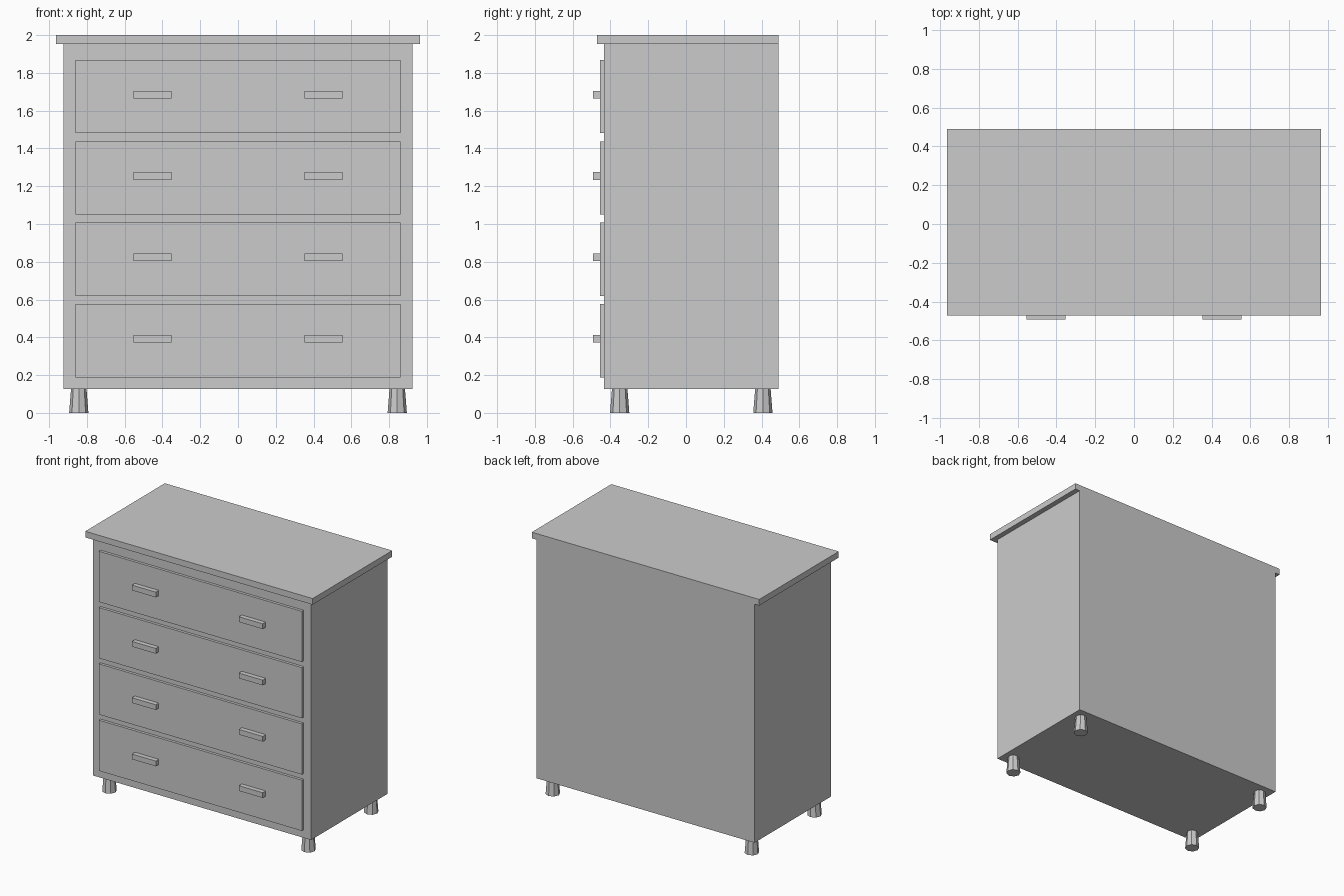
import bpy

if "Cube" in bpy.data.objects:
    bpy.data.objects.remove(bpy.data.objects["Cube"])

def box(name, x0, x1, y0, y1, z0, z1):
    bpy.ops.mesh.primitive_cube_add(size=1, location=((x0 + x1) / 2, (y0 + y1) / 2, (z0 + z1) / 2))
    ob = bpy.context.object
    ob.name = name
    ob.scale = (x1 - x0, y1 - y0, z1 - z0)
    bpy.ops.object.transform_apply(location=False, rotation=False, scale=True)
    return ob

BACK, FRONT = 0.49, -0.435
BASE, TOP = 0.127, 1.953

# Cabinet body and overhanging top board (flush at the back)
box("cabinet_body", -0.923, 0.923, FRONT, BACK, BASE, TOP)
box("top_board", -0.963, 0.963, -0.472, BACK, TOP, 2.0)

# Four drawer fronts, each with two bar handles
for i in range(4):
    zc = 0.382 + i * 0.431
    box(f"drawer_front_{i + 1}", -0.86, 0.86, -0.456, FRONT, zc - 0.194, zc + 0.194)
    for side, xc in (("left", -0.453), ("right", 0.453)):
        box(f"handle_{side}_{i + 1}", xc - 0.101, xc + 0.101, -0.492, -0.456, zc - 0.01, zc + 0.03)

# Eight-sided feet, slightly wider at the floor
for depth, y in (("front", -0.351), ("back", 0.407)):
    for side, x in (("left", -0.843), ("right", 0.843)):
        bpy.ops.mesh.primitive_cone_add(vertices=8, radius1=0.051, radius2=0.041,
                                        depth=BASE, location=(x, y, BASE / 2))
        bpy.context.object.name = f"{depth}_{side}_foot"
